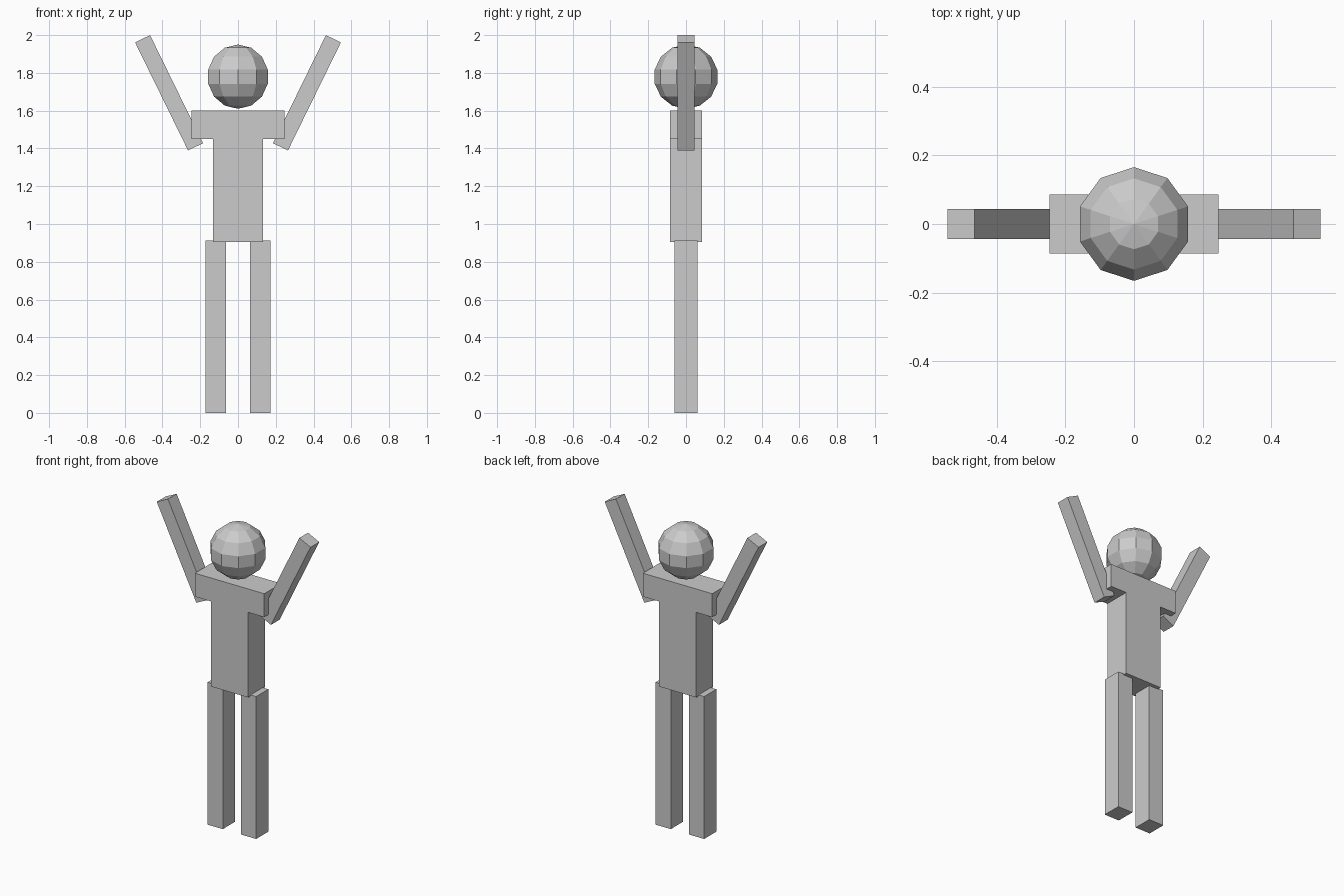
import bpy, bmesh
from math import radians
from mathutils import Matrix

if "Cube" in bpy.data.objects:
    bpy.data.objects.remove(bpy.data.objects["Cube"])


def make_object(name, bm):
    bmesh.ops.recalc_face_normals(bm, faces=bm.faces)
    mesh = bpy.data.meshes.new(name)
    bm.to_mesh(mesh)
    bm.free()
    obj = bpy.data.objects.new(name, mesh)
    bpy.context.collection.objects.link(obj)
    return obj


def box(name, size, location, tilt=0):
    bm = bmesh.new()
    bmesh.ops.create_cube(bm, size=1, matrix=Matrix.Diagonal((*size, 1)))
    obj = make_object(name, bm)
    obj.location = location
    obj.rotation_euler.y = radians(tilt)
    return obj


# Torso: T-shaped front profile extruded through its depth
half = [(0.132, 0.905), (0.132, 1.45), (0.246, 1.45), (0.246, 1.60)]
profile = half + [(-x, z) for x, z in reversed(half)]
depth = 0.086
bm = bmesh.new()
face = bm.faces.new([bm.verts.new((x, -depth, z)) for x, z in profile])
extruded = bmesh.ops.extrude_face_region(bm, geom=[face], use_keep_orig=True)
moved = [g for g in extruded["geom"] if isinstance(g, bmesh.types.BMVert)]
bmesh.ops.translate(bm, verts=moved, vec=(0, 2 * depth, 0))
make_object("torso", bm)

# Head: low-poly ball hovering just above the shoulders
bm = bmesh.new()
bmesh.ops.create_uvsphere(bm, u_segments=10, v_segments=7, radius=0.17)
make_object("head", bm).location = (0, 0, 1.78)

# Legs and raised arms, mirrored left and right
for side, s in (("left", -1), ("right", 1)):
    box(f"{side}_leg", (0.107, 0.123, 0.912), (s * 0.118, 0, 0.456))
    box(f"{side}_arm", (0.088, 0.088, 0.637), (s * 0.365, 0, 1.6945), s * 26.1)
